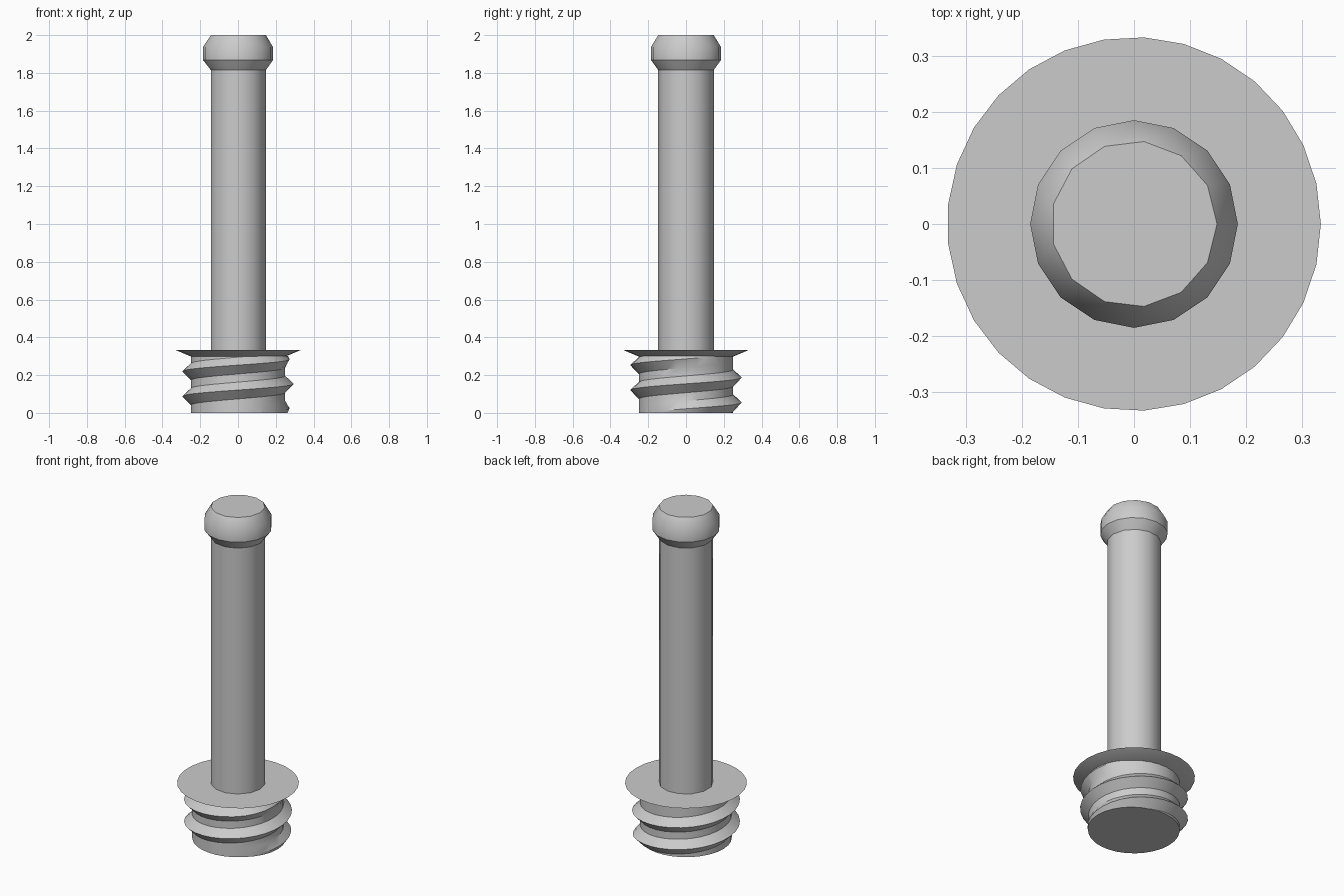
import bpy, bmesh, math

if "Cube" in bpy.data.objects:
    bpy.data.objects.remove(bpy.data.objects["Cube"])

grey = bpy.data.materials.new("plain grey")
grey.diffuse_color = (0.6, 0.6, 0.6, 1)
grey.use_nodes = True
grey.node_tree.nodes["Principled BSDF"].inputs["Base Color"].default_value = grey.diffuse_color


def finish(name, bm):
    bmesh.ops.recalc_face_normals(bm, faces=bm.faces)
    mesh = bpy.data.meshes.new(name)
    bm.to_mesh(mesh)
    bm.free()
    mesh.materials.append(grey)
    obj = bpy.data.objects.new(name, mesh)
    bpy.context.collection.objects.link(obj)
    bpy.ops.object.select_all(action='DESELECT')
    obj.select_set(True)
    bpy.context.view_layer.objects.active = obj
    bpy.ops.object.shade_smooth_by_angle(angle=math.radians(30))
    return obj


def hull_of_rings(name, rings):
    """Convex body through rings given as (radius, height, sides)."""
    bm = bmesh.new()
    for r, z, n in rings:
        for i in range(n):
            a = 2 * math.pi * i / n
            bm.verts.new((r * math.cos(a), r * math.sin(a), z))
    bmesh.ops.convex_hull(bm, input=bm.verts)
    bmesh.ops.dissolve_limit(bm, angle_limit=0.002, verts=bm.verts, edges=bm.edges)
    return finish(name, bm)


# Shaft, rounded head and flared flange
hull_of_rings("shaft", [(0.148, 0.32, 13), (0.148, 1.83, 13)])
hull_of_rings("head", [(0.148, 1.815, 13), (0.185, 1.868, 16),
                       (0.185, 1.937, 16), (0.148, 2.0, 13)])
hull_of_rings("flange", [(0.245, 0.296, 29), (0.333, 0.333, 29)])

# Threaded plug: helical surface whose ridge fades in and out
SEG, PITCH, START = 30, 0.132, 0.022
ROOT, RIDGE = 0.25, 0.045


def fade(turn):
    return max(0, min(1, (turn + 0.125) * 4, (2.125 - turn) * 4))


bm = bmesh.new()
cols = []
for k in range(-2 * SEG, 4 * SEG + 1):
    turn = k / SEG
    a, z = 2 * math.pi * turn, START + PITCH * turn
    profile = [(ROOT + RIDGE * fade(turn), 0), (ROOT, 0.042), (ROOT, 0.085)]
    cols.append([bm.verts.new((r * math.cos(a), r * math.sin(a), z + dz))
                 for r, dz in profile])
for k in range(len(cols) - 1):
    a, b = cols[k], cols[k + 1]
    for i in range(2):
        bm.faces.new((a[i], b[i], b[i + 1], a[i + 1]))
    if k + 1 + SEG < len(cols):
        c, d = cols[k + SEG], cols[k + 1 + SEG]
        bm.faces.new((a[2], b[2], d[0], c[0]))

# Trim the plug flat at both ends and cap it
for z, n in ((0, -1), (0.3, 1)):
    cut = bmesh.ops.bisect_plane(bm, geom=bm.verts[:] + bm.edges[:] + bm.faces[:],
                                 plane_co=(0, 0, z), plane_no=(0, 0, n), clear_outer=True)
    rim = [e for e in cut['geom_cut'] if isinstance(e, bmesh.types.BMEdge)]
    bmesh.ops.holes_fill(bm, edges=rim, sides=0)
finish("threaded_plug", bm)
